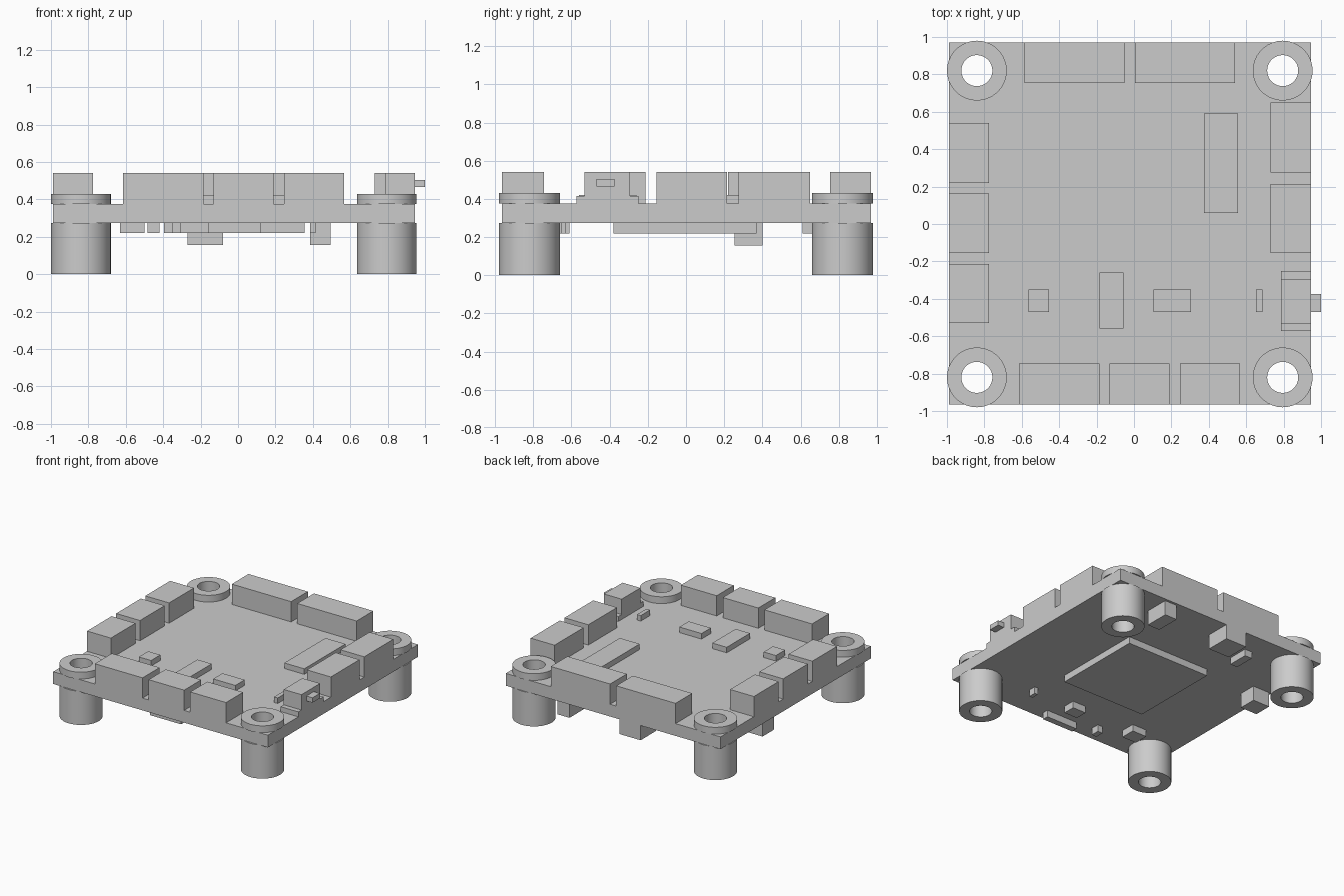
import bpy, bmesh, math

if "Cube" in bpy.data.objects:
    bpy.data.objects.remove(bpy.data.objects["Cube"])

Z0, Z1 = 0.275, 0.375          # board underside and top
MOUNTS = [(x, y) for x in (-0.84, 0.795) for y in (-0.82, 0.82)]
SEG = 36


def add_object(name, bm):
    bmesh.ops.recalc_face_normals(bm, faces=bm.faces)
    mesh = bpy.data.meshes.new(name)
    bm.to_mesh(mesh)
    bm.free()
    obj = bpy.data.objects.new(name, mesh)
    bpy.context.collection.objects.link(obj)
    return obj


def box(name, x0, x1, y0, y1, z0, z1):
    bm = bmesh.new()
    bmesh.ops.create_cube(bm, size=1)
    for v in bm.verts:
        v.co = ((x0 + x1) / 2 + v.co.x * (x1 - x0),
                (y0 + y1) / 2 + v.co.y * (y1 - y0),
                (z0 + z1) / 2 + v.co.z * (z1 - z0))
    return add_object(name, bm)


def boxes(name, rects, z0, z1):
    for i, r in enumerate(rects, 1):
        box(f"{name}_{i}", *r, z0, z1)


def ring(name, cx, cy, profile):
    """Closed (radius, z) profile turned around a vertical axis."""
    bm = bmesh.new()
    loops = []
    for i in range(SEG):
        a = math.tau * i / SEG
        loops.append([bm.verts.new((cx + r * math.cos(a), cy + r * math.sin(a), z))
                      for r, z in profile])
    n = len(profile)
    for i in range(SEG):
        a, b = loops[i], loops[(i + 1) % SEG]
        for j in range(n):
            k = (j + 1) % n
            bm.faces.new((a[j], b[j], b[k], a[k]))
    return add_object(name, bm)


# Board with four mounting holes
board = box("board", -0.99, 0.945, -0.965, 0.97, Z0, Z1)
bm = bmesh.new()
for x, y in MOUNTS:
    made = bmesh.ops.create_cone(bm, cap_ends=True, segments=SEG,
                                 radius1=0.11, radius2=0.11, depth=0.3)
    bmesh.ops.translate(bm, verts=made["verts"], vec=(x, y, 0.325))
cutter = add_object("hole_cutter", bm)
cutter.hide_render = True
mod = board.modifiers.new("holes", "BOOLEAN")
mod.operation = "DIFFERENCE"
mod.solver = "EXACT"
mod.object = cutter
bpy.context.view_layer.objects.active = board
bpy.ops.object.modifier_apply(modifier="holes")
bpy.data.objects.remove(cutter)

# Grommets: long leg below, thin collar above, neck through the board
GROMMET = [(0.083, 0), (0.16, 0), (0.16, Z0), (0.11, Z0), (0.11, Z1),
           (0.16, Z1), (0.16, 0.43), (0.083, 0.43)]
for i, (x, y) in enumerate(MOUNTS, 1):
    obj = ring(f"grommet_{i}", x, y, GROMMET)
    bpy.ops.object.select_all(action="DESELECT")
    obj.select_set(True)
    bpy.context.view_layer.objects.active = obj
    bpy.ops.object.shade_smooth_by_angle(angle=math.radians(30))

# Tall connectors around the rim
TOP = 0.54
boxes("left_connector", [(-0.99, -0.775, y0, y1) for y0, y1 in
      ((-0.53, -0.213), (-0.155, 0.163), (0.22, 0.54))], Z1, TOP)
boxes("right_connector", [(0.73, 0.945, y0, y1) for y0, y1 in
      ((-0.155, 0.215), (0.275, 0.65))], Z1, TOP)
boxes("back_connector", [(x0, x1, 0.755, 0.97) for x0, x1 in
      ((-0.585, -0.05), (0.005, 0.54))], Z1, TOP)
boxes("front_connector", [(x0, x1, -0.965, -0.745) for x0, x1 in
      ((-0.615, -0.185), (-0.13, 0.19), (0.245, 0.568))], Z1, TOP)

# Side push button: body, solder tabs and plunger
box("button_body", 0.785, 0.945, -0.533, -0.293, Z1, TOP)
boxes("button_tab", [(0.785, 0.945, -0.573, -0.533),
                     (0.785, 0.945, -0.293, -0.25)], Z1, 0.415)
box("button_plunger", 0.945, 1.0, -0.47, -0.375, 0.465, 0.505)

# Flat chips on the top
boxes("top_chip", [(0.375, 0.555, 0.06, 0.59), (-0.565, -0.455, -0.47, -0.35),
                   (-0.185, -0.055, -0.56, -0.26), (0.105, 0.305, -0.47, -0.35),
                   (0.653, 0.687, -0.47, -0.35)], Z1, 0.42)

# Underside: main processor and small chips
box("processor", -0.395, 0.355, -0.38, 0.37, 0.22, Z0)
boxes("under_chip", [(-0.63, -0.5, -0.73, -0.61), (-0.485, -0.42, 0.61, 0.78),
                     (-0.35, -0.305, -0.85, -0.78), (-0.16, 0.12, -0.905, -0.855),
                     (-0.06, 0.06, -0.73, -0.63), (0.385, 0.415, -0.71, -0.65)],
      0.22, Z0)

# Underside: taller sockets near the rim
boxes("under_socket", [(0.385, 0.495, 0.75, 0.95), (-0.27, -0.08, 0.77, 0.97),
                       (-0.97, -0.82, 0.255, 0.4)], 0.155, Z0)
